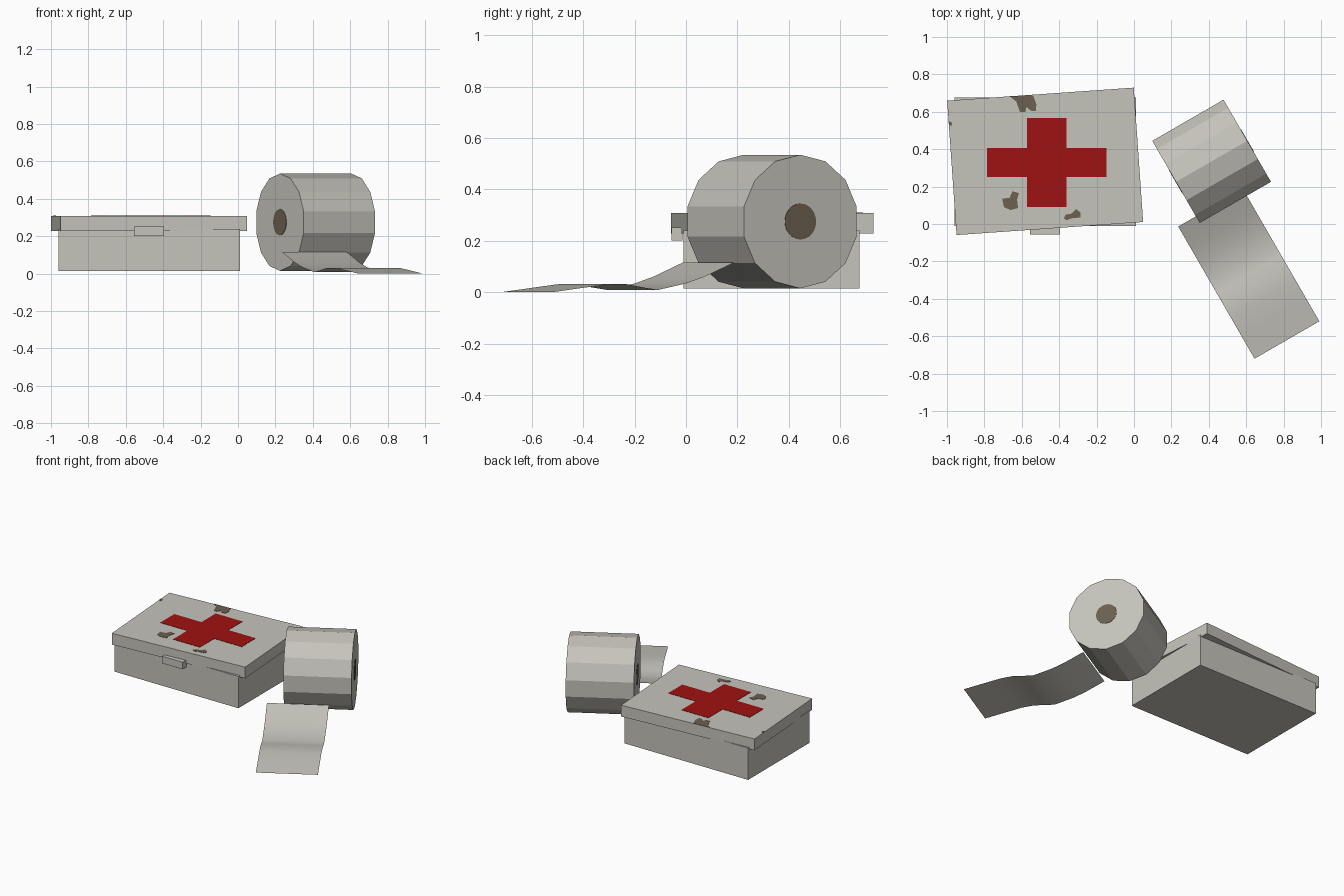
import bpy, bmesh, math
from mathutils import Matrix, Vector

if "Cube" in bpy.data.objects:
    bpy.data.objects.remove(bpy.data.objects["Cube"])


def material(name, rgb):
    m = bpy.data.materials.new(name)
    m.diffuse_color = (*rgb, 1)
    m.use_nodes = True
    m.node_tree.nodes["Principled BSDF"].inputs["Base Color"].default_value = m.diffuse_color
    return m


GREY = material("off_white", (0.56, 0.55, 0.50))
RED = material("dark_red", (0.35, 0.006, 0.006))
BROWN = material("rust_brown", (0.15, 0.117, 0.08))


def finish(name, bm, mat, matrix=None):
    if matrix is not None:
        bm.transform(matrix)
    me = bpy.data.meshes.new(name)
    bm.to_mesh(me)
    bm.free()
    me.materials.append(mat)
    ob = bpy.data.objects.new(name, me)
    bpy.context.collection.objects.link(ob)
    return ob


def box(name, center, size, angle=0):
    bm = bmesh.new()
    bmesh.ops.create_cube(bm, size=1)
    m = (Matrix.Translation(center) @ Matrix.Rotation(math.radians(angle), 4, 'Z')
         @ Matrix.Diagonal((*size, 1)))
    return finish(name, bm, GREY, m)


def plate(name, pts, z, mat, thick=0.003):
    """Thin flat plate from a counter-clockwise outline."""
    bm = bmesh.new()
    f = bm.faces.new([bm.verts.new((x, y, z)) for x, y in pts])
    r = bmesh.ops.extrude_face_region(bm, geom=[f])
    vs = [v for v in r["geom"] if isinstance(v, bmesh.types.BMVert)]
    bmesh.ops.translate(bm, verts=vs, vec=(0, 0, thick))
    bmesh.ops.recalc_face_normals(bm, faces=bm.faces)
    return finish(name, bm, mat)


# Case: base, slightly skewed lid, front latch
box("case_base", (-0.475, 0.3325, 0.1275), (0.97, 0.685, 0.225))
box("case_lid", (-0.475, 0.335, 0.269), (1.0, 0.72, 0.08), 4)
box("latch", (-0.475, -0.035, 0.226), (0.16, 0.044, 0.05))

# Red cross on the lid
TOP = 0.308
x0, x1, x2, x3 = -0.785, -0.572, -0.362, -0.146
y0, y1, y2, y3 = 0.09, 0.25, 0.407, 0.567
plate("red_cross", [(x0, y1), (x1, y1), (x1, y0), (x2, y0), (x2, y1), (x3, y1),
                    (x3, y2), (x2, y2), (x2, y3), (x1, y3), (x1, y2), (x0, y2)],
      TOP, RED)

# Worn patches on the lid
patches = {
    "back": [(-0.665, 0.683), (-0.63, 0.655), (-0.61, 0.60), (-0.58, 0.60),
             (-0.575, 0.625), (-0.55, 0.605), (-0.525, 0.605), (-0.522, 0.64),
             (-0.54, 0.688)],
    "left_front": [(-0.705, 0.135), (-0.695, 0.09), (-0.66, 0.075), (-0.62, 0.085),
                   (-0.625, 0.13), (-0.615, 0.165), (-0.65, 0.175), (-0.665, 0.14)],
    "front": [(-0.375, 0.03), (-0.36, 0.02), (-0.335, 0.03), (-0.285, 0.035),
              (-0.285, 0.06), (-0.31, 0.08), (-0.335, 0.055), (-0.365, 0.05)],
    "left": [(-0.99, 0.53), (-0.972, 0.525), (-0.975, 0.545), (-0.99, 0.55)],
}
for key, pts in patches.items():
    plate("worn_patch_" + key, pts, TOP, BROWN)

# Bandage roll: 14-sided drum lying on its side, axis turned 30 degrees
R, L = 0.26, 0.44
turn = Matrix.Rotation(math.radians(30), 4, 'Z')
place = Matrix.Translation((0.415, 0.335, 0.275)) @ turn


def drum(name, radius, length, sides, mat):
    bm = bmesh.new()
    ends = []
    for x in (-length / 2, length / 2):
        ends.append([bm.verts.new((x, radius * math.sin(2 * math.pi * i / sides),
                                   radius * math.cos(2 * math.pi * i / sides)))
                     for i in range(sides)])
    for e in ends:
        bm.faces.new(e)
    for i in range(sides):
        j = (i + 1) % sides
        bm.faces.new((ends[0][i], ends[0][j], ends[1][j], ends[1][i]))
    bmesh.ops.recalc_face_normals(bm, faces=bm.faces)
    return finish(name, bm, mat, place)


drum("bandage_roll", R, L, 14, GREY)
# Core spots, showing as thin discs at both ends
drum("roll_core", 0.07, L + 0.004, 24, BROWN)

# Unrolled strip: (distance, height) profile swept across its width
profile = [(0.13, 0.115), (0.262, 0.06), (0.345, 0.034), (0.47, 0.009), (0.54, 0.019),
           (0.61, 0.031), (0.69, 0.031), (0.80, 0.018), (0.946, 0.0)]
along, across = Vector((0.5, -0.866, 0)), Vector((0.866, 0.5, 0))
bm = bmesh.new()
rows = [[bm.verts.new(along * d + across * w + Vector((0, 0, z))) for w in (0.198, 0.598)]
        for d, z in profile]
for a, b in zip(rows, rows[1:]):
    f = bm.faces.new((a[0], b[0], b[1], a[1]))
    f.smooth = True
finish("bandage_strip", bm, GREY)
